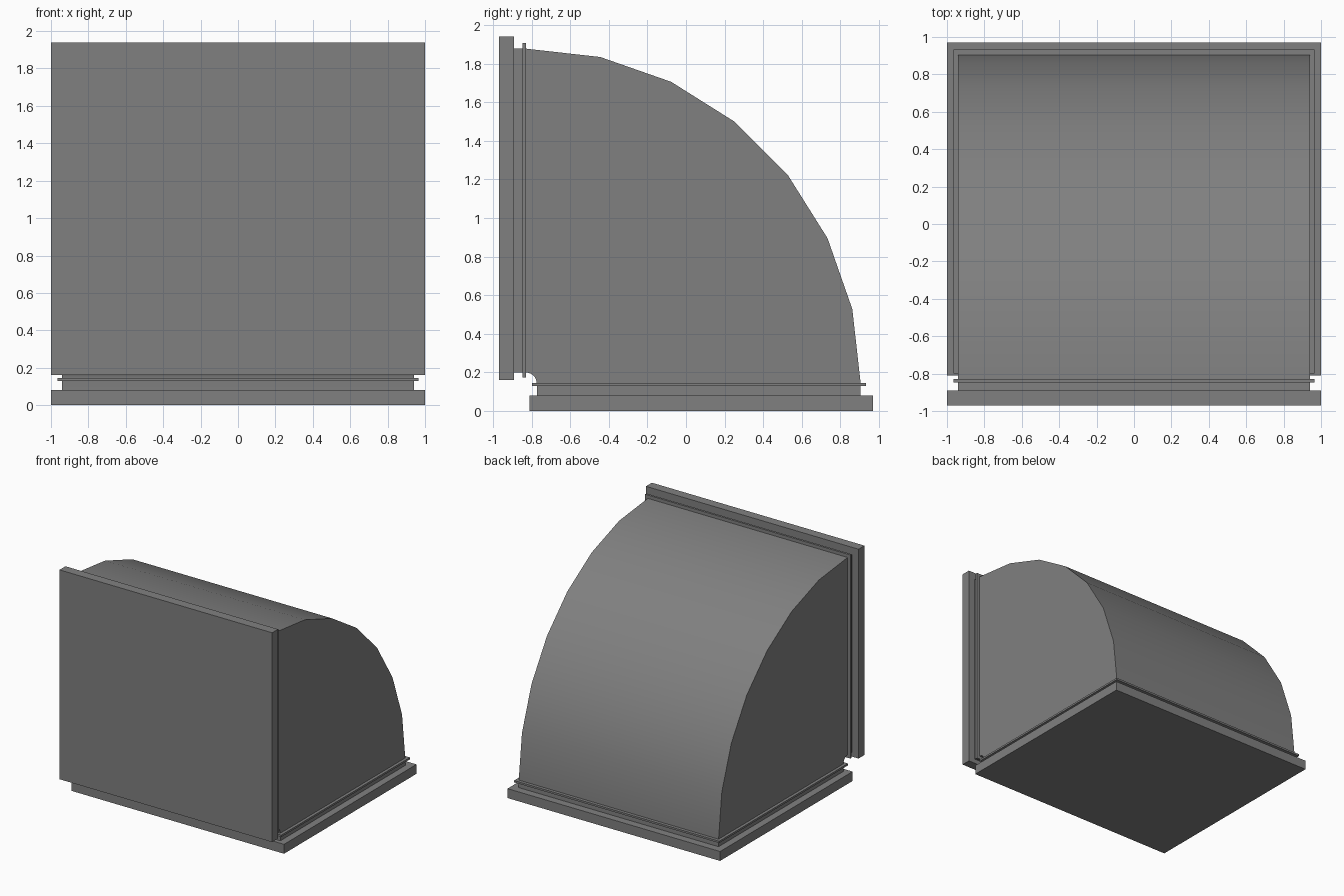
import bpy
import bmesh
from math import sin, cos, pi

cube = bpy.data.objects.get("Cube")
if cube:
    bpy.data.objects.remove(cube, do_unlink=True)

# Single galvanised grey
grey = bpy.data.materials.new("duct_grey")
grey.use_nodes = True
colour = (0.216, 0.216, 0.216, 1)
grey.diffuse_color = colour
grey.node_tree.nodes["Principled BSDF"].inputs["Base Color"].default_value = colour


def extrude_profile(name, points, half_width):
    """Extrude a closed (y, z) outline symmetrically along x."""
    bm = bmesh.new()
    face = bm.faces.new([bm.verts.new((-half_width, y, z)) for y, z in points])
    out = bmesh.ops.extrude_face_region(bm, geom=[face])
    verts = [v for v in out["geom"] if isinstance(v, bmesh.types.BMVert)]
    bmesh.ops.translate(bm, verts=verts, vec=(2 * half_width, 0, 0))
    bmesh.ops.recalc_face_normals(bm, faces=bm.faces)
    mesh = bpy.data.meshes.new(name)
    bm.to_mesh(mesh)
    bm.free()
    mesh.materials.append(grey)
    obj = bpy.data.objects.new(name, mesh)
    bpy.context.collection.objects.link(obj)
    return obj


def box(name, half_width, y0, y1, z0, z1):
    return extrude_profile(name, [(y0, z0), (y1, z0), (y1, z1), (y0, z1)], half_width)


# Elbow bend: concentric outer and inner quarter arcs with straight necks
CY, CZ = -0.83, 0.142
OUTER, INNER, STEPS = 1.735, 0.057, 7
FRONT, BASE = -0.89, 0.08


def arc(radius):
    angles = [i * pi / 2 / STEPS for i in range(STEPS + 1)]
    return [(CY + radius * sin(a), CZ + radius * cos(a)) for a in angles]


outline = ([(FRONT, CZ + OUTER)] + arc(OUTER) + [(CY + OUTER, BASE)]
           + [(CY + INNER, BASE)] + arc(INNER)[::-1] + [(FRONT, CZ + INNER)])
elbow = extrude_profile("elbow_duct", outline, 0.94)

# Front connection: flange plate and thin seam rib
box("front_flange", 1.0, -0.97, FRONT, 0.16, 1.94)
box("front_seam_rib", 0.965, -0.847, -0.829, 0.174, 1.905)

# Bottom connection: flange plate and thin seam rib
box("base_flange", 1.0, -0.81, 0.97, 0, BASE)
box("base_seam_rib", 0.965, -0.798, 0.932, 0.128, 0.144)

# Smooth the bend, keep the side edges crisp
bpy.ops.object.select_all(action="DESELECT")
elbow.select_set(True)
bpy.context.view_layer.objects.active = elbow
bpy.ops.object.shade_smooth_by_angle(angle=pi / 6)
